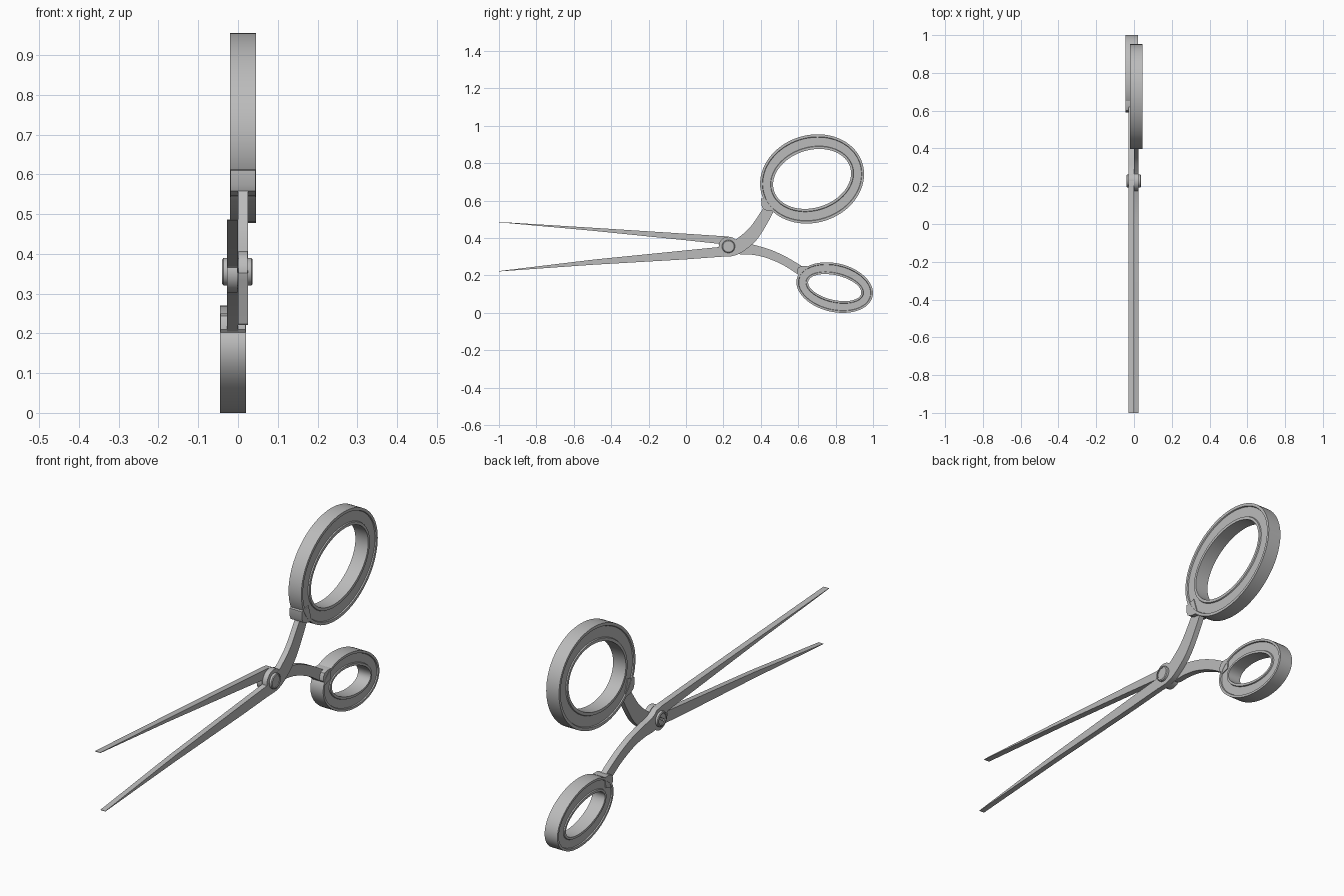
import bpy, bmesh, math
from mathutils import Vector

if "Cube" in bpy.data.objects:
    bpy.data.objects.remove(bpy.data.objects["Cube"])

steel = bpy.data.materials.new("brushed_grey")
steel.diffuse_color = (0.5, 0.5, 0.5, 1)
steel.use_nodes = True
steel.node_tree.nodes["Principled BSDF"].inputs["Base Color"].default_value = steel.diffuse_color
PIVOT = (0.227, 0.355)


def finish(name, bm, angle=30):
    bmesh.ops.recalc_face_normals(bm, faces=bm.faces[:])
    me = bpy.data.meshes.new(name)
    bm.to_mesh(me)
    bm.free()
    me.materials.append(steel)
    ob = bpy.data.objects.new(name, me)
    bpy.context.collection.objects.link(ob)
    bpy.ops.object.select_all(action='DESELECT')
    ob.select_set(True)
    bpy.context.view_layer.objects.active = ob
    bpy.ops.object.shade_smooth_by_angle(angle=math.radians(angle))
    return ob


def sweep(name, rings, closed_profile=True, closed_path=False):
    """Skin a list of equal-length cross-sections."""
    bm = bmesh.new()
    vs = [[bm.verts.new(p) for p in r] for r in rings]
    n, m = len(vs), len(vs[0])
    for i in range(n if closed_path else n - 1):
        a, b = vs[i], vs[(i + 1) % n]
        for j in range(m):
            k = (j + 1) % m
            bm.faces.new((a[j], a[k], b[k], b[j]))
    if not closed_path:
        bm.faces.new(vs[0])
        bm.faces.new(vs[-1])
    return finish(name, bm)


def spline(pts, steps=6):
    """Catmull-Rom through the (upper y, z, lower y, z) stations."""
    pts = [Vector(p) for p in pts]
    p = [pts[0]] + pts + [pts[-1]]
    out = []
    for i in range(1, len(p) - 2):
        for s in range(steps):
            t = s / steps
            a, b, c, d = p[i - 1:i + 3]
            out.append(0.5 * (2 * b + (c - a) * t + (2 * a - 5 * b + 4 * c - d) * t * t
                              + (3 * b - a - 3 * c + d) * t ** 3))
    return out + [pts[-1]]


def arm(name, blade, handle, x0, x1):
    st = [Vector(p) for p in blade[:-1]] + spline(handle)
    sweep(name, [[(x0, s[0], s[1]), (x1, s[0], s[1]),
                  (x1, s[2], s[3]), (x0, s[2], s[3])] for s in st])


def plate(name, outline, x0, x1):
    sweep(name, [[(x, y, z) for y, z in outline] for x in (x0, x1)])


def finger_ring(name, centre, tilt, outer, inner, x0, x1):
    """Oval ring with a shallow groove on both faces."""
    d = 0.005
    # (0 = inner edge .. 1 = outer edge, x)
    prof = [(0, x0), (.17, x0), (.2, x0 + d), (.8, x0 + d), (.83, x0), (1, x0),
            (1, x1), (.83, x1), (.8, x1 - d), (.2, x1 - d), (.17, x1), (0, x1)]
    ct, st = math.cos(tilt), math.sin(tilt)
    rings = []
    for i in range(72):
        t = math.tau * i / 72
        r = []
        for f, x in prof:
            u = (inner[0] + (outer[0] - inner[0]) * f) * math.cos(t)
            v = (inner[1] + (outer[1] - inner[1]) * f) * math.sin(t)
            r.append((x, centre[0] + u * ct - v * st, centre[1] + u * st + v * ct))
        rings.append(r)
    sweep(name, rings, closed_path=True)


def disc(name, prof, centre=PIVOT, n=40):
    """Turned part along x from (x, radius) points."""
    return sweep(name, [[(x, centre[0] + r * math.cos(math.tau * i / n),
                          centre[1] + r * math.sin(math.tau * i / n)) for i in range(n)]
                        for x, r in prof])


# Two crossing arms, each a straight blade flowing into a curved handle
arm("large_handle_arm",
    [(-1, .2235, -1, .2215), (-.5, .284, -.5, .257), (0, .334, 0, .286), (.18, .352, .19, .30)],
    [(.18, .352, .19, .30), (.25, .385, .25, .304), (.28, .402, .305, .328),
     (.342, .457, .38, .393), (.40, .54, .447, .50), (.43, .59, .475, .56)], 0, .025)
arm("small_handle_arm",
    [(-1, .486, -1, .484), (-.5, .455, -.5, .439), (0, .423, 0, .388), (.18, .411, .17, .37)],
    [(.18, .411, .17, .37), (.235, .405, .22, .335), (.29, .378, .27, .315),
     (.36, .364, .34, .312), (.45, .338, .42, .297), (.54, .297, .52, .255),
     (.635, .24, .62, .19)], -.028, 0)

# Round pads at the joint
disc("large_handle_pad", [(.001, .052), (.0245, .052)])
disc("small_handle_pad", [(-.0275, .052), (-.001, .052)])

# Finger rings and the collars that join them to the arms
finger_ring("large_finger_ring", (.674, .716), math.radians(17.5),
            (.282, .234), (.213, .154), -.02, .045)
finger_ring("small_finger_ring", (.795, .135), math.radians(-13.3),
            (.208, .13), (.145, .066), -.045, .02)
plate("large_ring_collar", [(.402, .61), (.403, .575), (.41, .558), (.43, .547),
                            (.458, .543), (.468, .56), (.45, .62)], -.019, .044)
plate("small_ring_collar", [(.594, .21), (.594, .23), (.602, .244), (.62, .25),
                            (.65, .25), (.645, .2), (.61, .19)], -.044, .019)

# Pivot screw with domed rims and a slotted head
screw = disc("pivot_screw", [(-.036, .026), (-.040, .026), (-.040, .030), (-.037, .034),
                             (-.029, .035), (.027, .035), (.034, .034), (.037, .030),
                             (.037, .026), (.034, .026)])
bpy.ops.mesh.primitive_cube_add(size=1, location=(-.036, *PIVOT), rotation=(.6, 0, 0))
slot = bpy.context.object
slot.name = "slot_cutter"
slot.scale = (.012, .044, .009)
slot.hide_render = True
slot.hide_set(True)
cut = screw.modifiers.new("slot", 'BOOLEAN')
cut.operation = 'DIFFERENCE'
cut.object = slot
